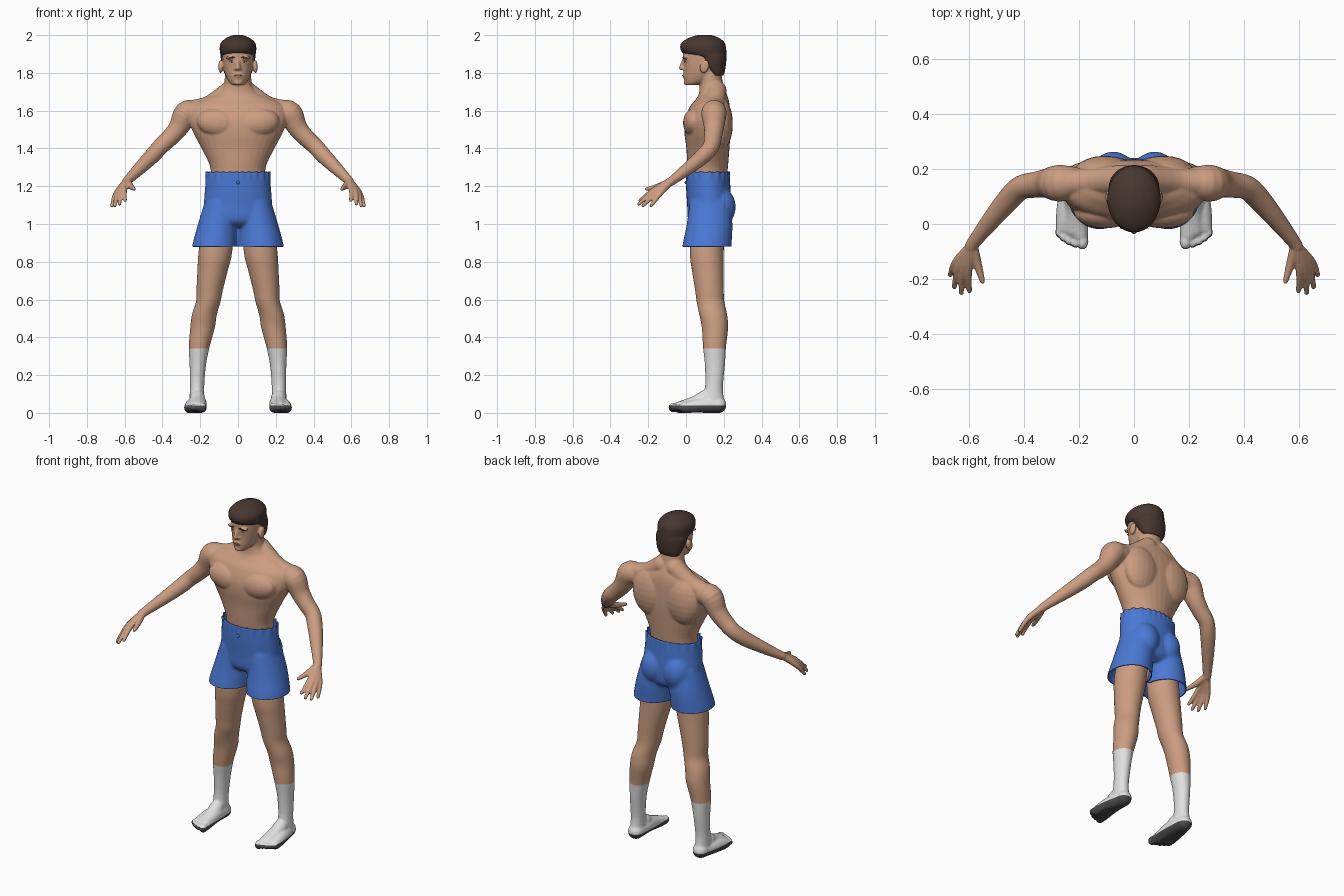
import bpy, bmesh, math
from mathutils import Vector, Matrix
from mathutils.bvhtree import BVHTree

if "Cube" in bpy.data.objects:
    bpy.data.objects.remove(bpy.data.objects["Cube"])


def material(name, r, g, b):
    m = bpy.data.materials.new(name)
    m.use_nodes = True
    m.diffuse_color = (r, g, b, 1)
    node = m.node_tree.nodes["Principled BSDF"]
    node.inputs["Base Color"].default_value = (r, g, b, 1)
    node.inputs["Roughness"].default_value = 0.8
    return m


skin = material("skin", .60, .34, .22)
hair_brown = material("hair brown", .065, .038, .03)
blue = material("shorts blue", .07, .19, .66)
white = material("sock white", .75, .75, .75)
grey = material("sole grey", .07, .07, .075)
eye_white = material("eye white", .6, .55, .5)
lip = material("lip", .42, .19, .13)


def spline(rows, steps=4):
    """Smoothly interpolate rows of numbers."""
    out = []
    for i in range(len(rows) - 1):
        a, b = rows[max(i - 1, 0)], rows[i]
        c, d = rows[i + 1], rows[min(i + 2, len(rows) - 1)]
        for k in range(steps):
            t = k / steps
            out.append([q + .5 * t * (r - p + t * (2*p - 5*q + 4*r - s + t * (3*(q - r) + s - p)))
                        for p, q, r, s in zip(a, b, c, d)])
    return out + [list(rows[-1])]


def loft(bm, rings):
    loops = [[bm.verts.new(p) for p in ring] for ring in rings]
    n = len(loops[0])
    for a, b in zip(loops, loops[1:]):
        for i in range(n):
            j = (i + 1) % n
            bm.faces.new((a[i], a[j], b[j], b[i]))
    bm.faces.new(loops[0][::-1])
    bm.faces.new(loops[-1])


ANGLES = [math.tau * i / 32 for i in range(32)]


def stack(bm, rows, side=1):
    """Horizontal ovals: height, centre x, half width, front y, back y."""
    loft(bm, [[(side * cx + rx * math.cos(t), (f + b) / 2 + (b - f) / 2 * math.sin(t), z)
               for t in ANGLES] for z, cx, rx, f, b in spline(rows)])


def tube(bm, rows, side=1, steps=4):
    """Round limb along a path: x, y, z, radius."""
    rows = spline(rows, steps)
    pts = [Vector((side * r[0], r[1], r[2])) for r in rows]
    rings = []
    for i, p in enumerate(pts):
        d = pts[min(i + 1, len(pts) - 1)] - pts[max(i - 1, 0)]
        u = d.cross(Vector((.3, .2, 1))).normalized()
        v = d.cross(u).normalized()
        rings.append([p + rows[i][3] * (u * math.cos(t) + v * math.sin(t)) for t in ANGLES])
    loft(bm, rings)
    for k in (0, -1):
        ball(bm, pts[k], (rows[k][3],) * 3)


def ball(bm, loc, size, turn=0, axis='Y'):
    m = Matrix.Translation(loc) @ Matrix.Rotation(turn, 4, axis) @ Matrix.Diagonal((*size, 1))
    bmesh.ops.create_uvsphere(bm, u_segments=20, v_segments=12, radius=1, matrix=m)


def finish(bm, name, *mats):
    bmesh.ops.recalc_face_normals(bm, faces=bm.faces)
    me = bpy.data.meshes.new(name)
    bm.to_mesh(me)
    for m in mats:
        me.materials.append(m)
    me.polygons.foreach_set("use_smooth", [True] * len(me.polygons))
    ob = bpy.data.objects.new(name, me)
    bpy.context.collection.objects.link(ob)
    return ob


def fuse(bm, voxel, smooth):
    """Merge overlapping pieces into one skin and return it as a bmesh."""
    ob = finish(bm, "fuse_helper")
    mod = ob.modifiers.new("Remesh", 'REMESH')
    mod.mode, mod.voxel_size = 'VOXEL', voxel
    mod = ob.modifiers.new("Smooth", 'SMOOTH')
    mod.factor, mod.iterations = .5, smooth
    dg = bpy.context.evaluated_depsgraph_get()
    me = bpy.data.meshes.new_from_object(ob.evaluated_get(dg))
    out = bmesh.new()
    out.from_mesh(me)
    bpy.data.objects.remove(ob)
    bpy.data.meshes.remove(me)
    return out


def slice_z(bm, z, below=False, above=False):
    bmesh.ops.bisect_plane(bm, geom=bm.verts[:] + bm.edges[:] + bm.faces[:], plane_co=(0, 0, z),
                           plane_no=(0, 0, 1), clear_inner=below, clear_outer=above)


# Torso, neck and head
bm = bmesh.new()
stack(bm, [(1.18, 0, .14, .02, .21), (1.3, 0, .147, .008, .222), (1.4, 0, .193, .002, .23),
           (1.48, 0, .235, -.008, .235), (1.55, 0, .26, -.005, .235), (1.62, 0, .25, .02, .232),
           (1.66, 0, .19, .052, .225), (1.69, 0, .115, .068, .215), (1.73, 0, .077, .072, .2),
           (1.78, 0, .07, .07, .19), (1.86, 0, .065, .07, .18)])
stack(bm, [(1.735, 0, .028, .0, .05), (1.75, 0, .046, -.008, .11), (1.78, 0, .063, -.012, .16),
           (1.82, 0, .075, -.012, .185), (1.87, 0, .081, -.016, .195), (1.92, 0, .082, -.015, .2),
           (1.96, 0, .07, .01, .19), (1.985, 0, .04, .05, .15)])
tube(bm, [(0, -.012, 1.87, .008), (0, -.02, 1.845, .01), (0, -.026, 1.826, .012)])
ball(bm, (0, -.008, 1.786), (.024, .011, .012))
ball(bm, (0, .004, 1.748), (.024, .016, .014))
for s in (1, -1):
    ball(bm, (s * .033, -.002, 1.88), (.034, .014, .009))
    ball(bm, (s * .011, -.016, 1.822), (.009, .01, .008))
    ball(bm, (s * .092, .098, 1.833), (.012, .024, .036), -.25, 'X')
    # Chest, shoulder blades and slope of the shoulders
    ball(bm, (s * .105, .042, 1.535), (.115, .058, .075), s * -.15)
    ball(bm, (s * .105, .185, 1.53), (.115, .063, .14))
    tube(bm, [(s * s * .04, .16, 1.705, .055), (.15, .155, 1.63, .05), (.25, .15, 1.605, .05)], s)
    # Arm
    tube(bm, [(.23, .15, 1.595, .06), (.275, .148, 1.583, .067), (.315, .148, 1.51, .053),
              (.36, .142, 1.457, .047), (.41, .132, 1.41, .044), (.455, .09, 1.36, .042),
              (.52, .012, 1.295, .034), (.578, -.062, 1.238, .025), (.59, -.08, 1.225, .024)], s)
    # Fingers reach from the wrist through the knuckles to their tips
    for knuckle, tip in (((.602, -.17, 1.18), (.597, -.243, 1.125)),
                         ((.62, -.168, 1.174), (.627, -.25, 1.106)),
                         ((.635, -.155, 1.167), (.652, -.228, 1.097)),
                         ((.646, -.138, 1.16), (.667, -.185, 1.097))):
        tube(bm, [(.588, -.08, 1.228, .02), (*knuckle, .015), (*tip, .0095)], s)
    tube(bm, [(.583, -.085, 1.225, .018), (.568, -.145, 1.2, .016), (.55, -.208, 1.185, .01)], s)
bm = fuse(bm, .005, 5)
face = BVHTree.FromBMesh(bm)
finish(bm, "upper_body", skin)

# Painted face details, set on the surface
def plate(name, mat, x, z, w, h, turn=0, depth=.003):
    hit = face.ray_cast(Vector((x, -1, z)), Vector((0, 1, 0)))[0]
    b = bmesh.new()
    ball(b, hit, (w, depth, h), turn)
    finish(b, name, mat)


for s, label in ((1, "left"), (-1, "right")):
    plate(label + "_eyebrow", hair_brown, s * .034, 1.881, .019, .0045, s * .08)
    plate(label + "_eye", eye_white, s * .032, 1.861, .012, .005)
    plate(label + "_iris", hair_brown, s * .032, 1.861, .005, .0048, 0, .0045)
plate("mouth", lip, 0, 1.787, .022, .004)

# Hair
bm = bmesh.new()
stack(bm, [(1.785, 0, .064, .13, .198), (1.81, 0, .077, .11, .206), (1.85, 0, .088, .075, .212),
           (1.885, 0, .092, .045, .214), (1.902, 0, .094, -.012, .214), (1.93, 0, .097, -.03, .212),
           (1.96, 0, .09, -.023, .204), (1.985, 0, .062, .015, .175), (2.0, 0, .025, .06, .135)])
finish(bm, "hair", hair_brown)

# Shorts: hips and wide legs, opened at waist and hem
bm = bmesh.new()
stack(bm, [(1.32, 0, .166, .0, .228), (1.2, 0, .174, .0, .235), (1.1, 0, .182, .006, .24),
           (1.02, 0, .185, .012, .235), (.985, 0, .15, .05, .2)])
for s in (1, -1):
    stack(bm, [(1.12, .09, .085, .02, .235), (1.0, .108, .104, .004, .246),
               (.9, .122, .117, -.016, .242), (.84, .127, .12, -.024, .24)], s)
    ball(bm, (s * .075, .17, 1.09), (.085, .094, .11))
bm = fuse(bm, .008, 6)
slice_z(bm, .88, below=True)
slice_z(bm, 1.275, above=True)
for v in bm.verts:
    if v.co.z > 1.22:
        angle = math.atan2(v.co.y - .115, v.co.x)
        k = 1 + .022 * math.sin(22 * angle) * (v.co.z - 1.22) / .055
        v.co.x *= k
        v.co.y = .115 + (v.co.y - .115) * k
        v.co.z += .1 * (k - 1) * (v.co.z > 1.265)
shorts = finish(bm, "shorts", blue)
shell = shorts.modifiers.new("Thickness", 'SOLIDIFY')
shell.thickness = .006
bm = bmesh.new()
ball(bm, (0, .0, 1.22), (.009, .007, .009))
finish(bm, "shorts_button", blue)

# Legs with socks and soles
for s, label in ((1, "left"), (-1, "right")):
    bm = bmesh.new()
    stack(bm, [(1.05, .1, .083, .025, .205), (.85, .12, .089, .02, .2), (.75, .135, .08, .032, .2),
               (.65, .15, .07, .048, .2), (.59, .157, .065, .056, .203), (.52, .178, .066, .07, .218),
               (.45, .188, .065, .084, .223), (.35, .205, .055, .09, .212), (.25, .213, .043, .1, .206),
               (.13, .217, .038, .1, .195), (.05, .217, .041, .07, .205)], s)
    tube(bm, [(.217, .17, .042, .044), (.212, .08, .05, .046), (.203, 0, .036, .036),
              (.197, -.035, .03, .031)], s)
    tube(bm, [(.217, .165, .04, .042), (.238, .08, .038, .04), (.25, .02, .03, .034),
              (.257, -.01, .026, .028)], s)
    tube(bm, [(.215, .1, .08, .04), (.215, .05, .055, .036), (.222, -.02, .033, .03)], s)
    for x, y, r in ((.187, -.062, .026), (.214, -.066, .018), (.236, -.057, .018),
                    (.256, -.045, .017), (.273, -.03, .016)):
        ball(bm, (s * x, y, .028), (r * .85, r * 1.2, r))
    bm = fuse(bm, .006, 4)
    for v in bm.verts:
        v.co.z = max(v.co.z, .003 if abs(v.co.y - .06) < .03 else 0)
    slice_z(bm, .34)
    slice_z(bm, .038)
    for f in bm.faces:
        z = f.calc_center_median().z
        f.material_index = 0 if z > .34 else 1 if z > .038 else 2
    finish(bm, label + "_leg", skin, white, grey)
